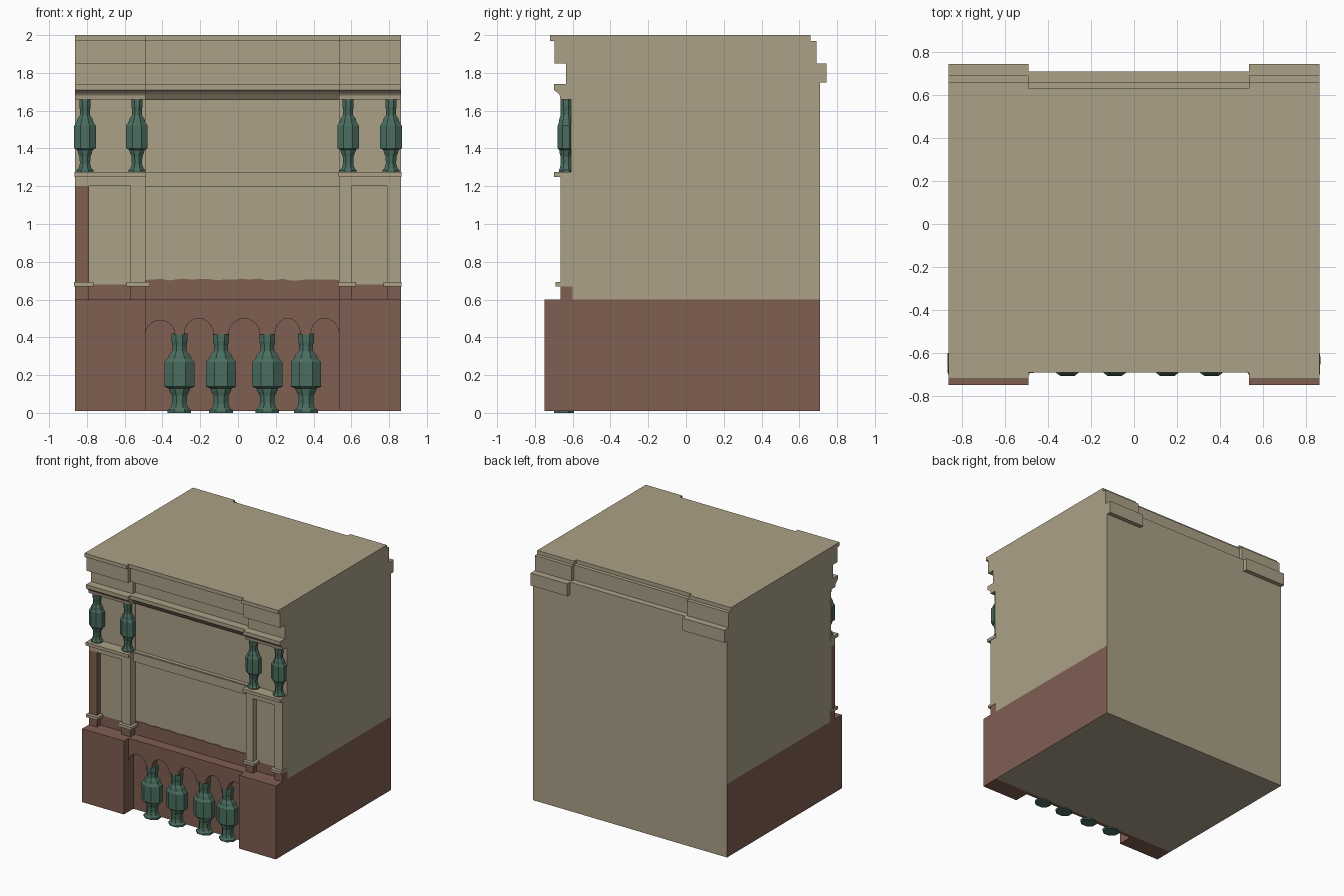
import bpy, bmesh, math, random

if "Cube" in bpy.data.objects:
    bpy.data.objects.remove(bpy.data.objects["Cube"])
random.seed(3)

def mat(name, c):
    m = bpy.data.materials.new(name)
    m.diffuse_color = (*c, 1)
    m.use_nodes = True
    m.node_tree.nodes["Principled BSDF"].inputs["Base Color"].default_value = m.diffuse_color
    return m

CREAM = mat("cream_stone", (0.415, 0.355, 0.245))
BROWN = mat("brown_stone", (0.212, 0.112, 0.083))
GREEN = mat("green_columns", (0.069, 0.155, 0.115))

def finish(bm, name, *mats):
    bmesh.ops.recalc_face_normals(bm, faces=bm.faces)
    me = bpy.data.meshes.new(name)
    bm.to_mesh(me)
    bm.free()
    for m in mats:
        me.materials.append(m)
    ob = bpy.data.objects.new(name, me)
    bpy.context.collection.objects.link(ob)
    return ob

def prism(name, pts, vec, m):
    """Extrude a closed outline along vec."""
    bm = bmesh.new()
    f = bm.faces.new([bm.verts.new(p) for p in pts])
    g = bmesh.ops.extrude_face_region(bm, geom=[f])
    bmesh.ops.translate(bm, vec=vec, verts=[v for v in g["geom"] if isinstance(v, bmesh.types.BMVert)])
    return finish(bm, name, m)

def box(name, x0, x1, y0, y1, z0, z1, m):
    return prism(name, [(x0, y0, z0), (x1, y0, z0), (x1, y1, z0), (x0, y1, z0)], (0, 0, z1 - z0), m)

XL, XA, XB, XR = -0.862, -0.49, 0.535, 0.862
WALL = -0.60

# main block, its side faces brown below z 0.6
bm = bmesh.new()
bmesh.ops.create_cube(bm, size=1)
for v in bm.verts:
    v.co = (XR if v.co.x > 0 else XL, 0.71 if v.co.y > 0 else WALL, 1.66 if v.co.z > 0 else 0.01)
bmesh.ops.bisect_plane(bm, geom=bm.verts[:] + bm.edges[:] + bm.faces[:],
                       plane_co=(0, 0, 0.6), plane_no=(0, 0, 1))
bm.normal_update()
for f in bm.faces:
    if abs(f.normal.x) > 0.5 and f.calc_center_median().z < 0.6:
        f.material_index = 1
finish(bm, "main_block", CREAM, BROWN)

# stepped cornice, set back in the middle
def cornice(name, x0, x1, d):
    front = [(-0.72, 2.0), (-0.72, 1.97), (-0.695, 1.97), (-0.695, 1.85), (-0.635, 1.85),
             (-0.635, 1.74), (-0.70, 1.74), (-0.70, 1.71), (-0.687, 1.70), (-0.675, 1.69),
             (-0.668, 1.68), (-0.665, 1.66)]
    back = [(0.745, 1.75), (0.745, 1.85), (0.69, 1.85), (0.69, 1.97), (0.66, 1.97), (0.66, 2.0)]
    prof = ([(y + d, z) for y, z in front] + [(0.71, 1.66), (0.71, 1.75)]
            + [(y - d, z) for y, z in back])
    prism(name, [(x0, y, z) for y, z in prof], (x1 - x0, 0, 0), CREAM)

cornice("cornice_left", XL, XA, 0)
cornice("cornice_right", XB, XR, 0)

def cornice_mid():
    f = [(-0.69, 2.0), (-0.69, 1.97), (-0.665, 1.97), (-0.665, 1.85), (-0.605, 1.85),
         (-0.605, 1.74), (-0.67, 1.74), (-0.67, 1.71), (-0.655, 1.70), (-0.64, 1.685), (-0.62, 1.66),
         (0.71, 1.66), (0.71, 1.85), (0.66, 1.85), (0.66, 1.97), (0.63, 1.97), (0.63, 2.0)]
    prism("cornice_middle", [(XA, y, z) for y, z in f], (XB - XA, 0, 0), CREAM)
cornice_mid()

# side bays: base, pilasters, lintel, ledges
for side, x0, x1, pil in (("left", XL, XA, ((XL, -0.79), (-0.57, XA))),
                          ("right", XB, XR, ((XB, 0.60), (0.79, XR)))):
    box("base_" + side, x0, x1, -0.75, WALL, 0.01, 0.6, BROWN)
    box("upper_wall_" + side, x0, x1, -0.61, WALL, 1.27, 1.66, CREAM)
    box("panel_" + side, x0, x1, -0.62, WALL, 0.68, 1.2, CREAM)
    box("panel_foot_" + side, x0, x1, -0.62, WALL, 0.6, 0.68, BROWN)
    box("lintel_" + side, x0, x1, -0.665, WALL, 1.2, 1.25, CREAM)
    box("ledge_" + side, x0 - 0.004, x1 + 0.004, -0.70, WALL, 1.25, 1.275, CREAM)
    for i, (a, b) in enumerate(pil):
        shaft = BROWN if a == XL else CREAM
        box(f"pilaster_foot_{side}_{i}", a, b, -0.665, WALL, 0.6, 0.67, BROWN)
        box(f"pilaster_{side}_{i}", a, b, -0.665, WALL, 0.67, 1.2, shaft)
        lo = a - (0.006 if a in (XL, XB) else 0.02)
        hi = b + (0.003 if b == XR else 0.025)
        box(f"pilaster_moulding_{side}_{i}", lo, hi, -0.692, WALL, 0.67, 0.692, CREAM)

# middle bay: sill and ragged brown stain plate
box("middle_sill", XA, XB, -0.63, WALL, 1.195, 1.275, CREAM)
box("sill_panel", -0.465, 0.51, -0.637, -0.63, 1.2, 1.27, CREAM)
top = [(XB - (XB - XA) * i / 24, WALL - 0.006, 0.706 + random.uniform(-0.005, 0.005)) for i in range(25)]
prism("middle_wall_foot", [(XA, WALL - 0.006, 0.6), (XB, WALL - 0.006, 0.6)] + top, (0, 0.006, 0), BROWN)

# arcade with arches resting on the lower columns
arches = [(XA, -0.335, 0.49), (-0.285, -0.13, 0.5), (-0.05, 0.115, 0.5), (0.195, 0.33, 0.5), (0.385, XB, 0.5)]
line = []
for a, b, h in arches:
    for i in range(11):
        t = math.pi * (1 - i / 10)
        line.append(((a + b) / 2 + (b - a) / 2 * math.cos(t), -0.69, 0.415 + (h - 0.415) * math.sin(t)))
prism("arcade", line + [(XB, -0.69, 0.6), (XA, -0.69, 0.6)], (0, 0.09, 0), BROWN)
box("arcade_back", XA, XB, -0.63, WALL, 0.01, 0.6, BROWN)

# eight-sided columns
PROFILE = [(0, 0.78), (0.035, 0.78), (0.06, 0.6), (0.12, 0.48), (0.22, 0.5), (0.27, 0.65), (0.31, 0.72),
           (0.33, 1.0), (0.64, 1.0), (0.68, 0.8), (0.73, 0.7), (0.78, 0.47), (0.84, 0.45),
           (0.9, 0.52), (1.0, 0.52)]

def column(name, x, y, z0, z1, rx, ry):
    bm = bmesh.new()
    k = 1 / math.cos(math.pi / 8)
    rings = []
    for t, r in PROFILE:
        rings.append([bm.verts.new((x + rx * r * k * math.cos(math.pi * (2 * i + 1) / 8),
                                    y + ry * (0.35 + 0.65 * r) * k * math.sin(math.pi * (2 * i + 1) / 8),
                                    z0 + (z1 - z0) * t)) for i in range(8)])
    for p, q in zip(rings, rings[1:]):
        for i in range(8):
            bm.faces.new((p[i], p[(i + 1) % 8], q[(i + 1) % 8], q[i]))
    bm.faces.new(rings[0])
    bm.faces.new(rings[-1])
    finish(bm, name, GREEN)

for i, x in enumerate((-0.31, -0.09, 0.155, 0.36)):
    column(f"lower_column_{i}", x, -0.645, 0.0, 0.42, 0.08, 0.062)
for i, x in enumerate((-0.81, -0.535, 0.583, 0.81)):
    column(f"upper_column_{i}", x, -0.635, 1.272, 1.662, 0.057, 0.044)
